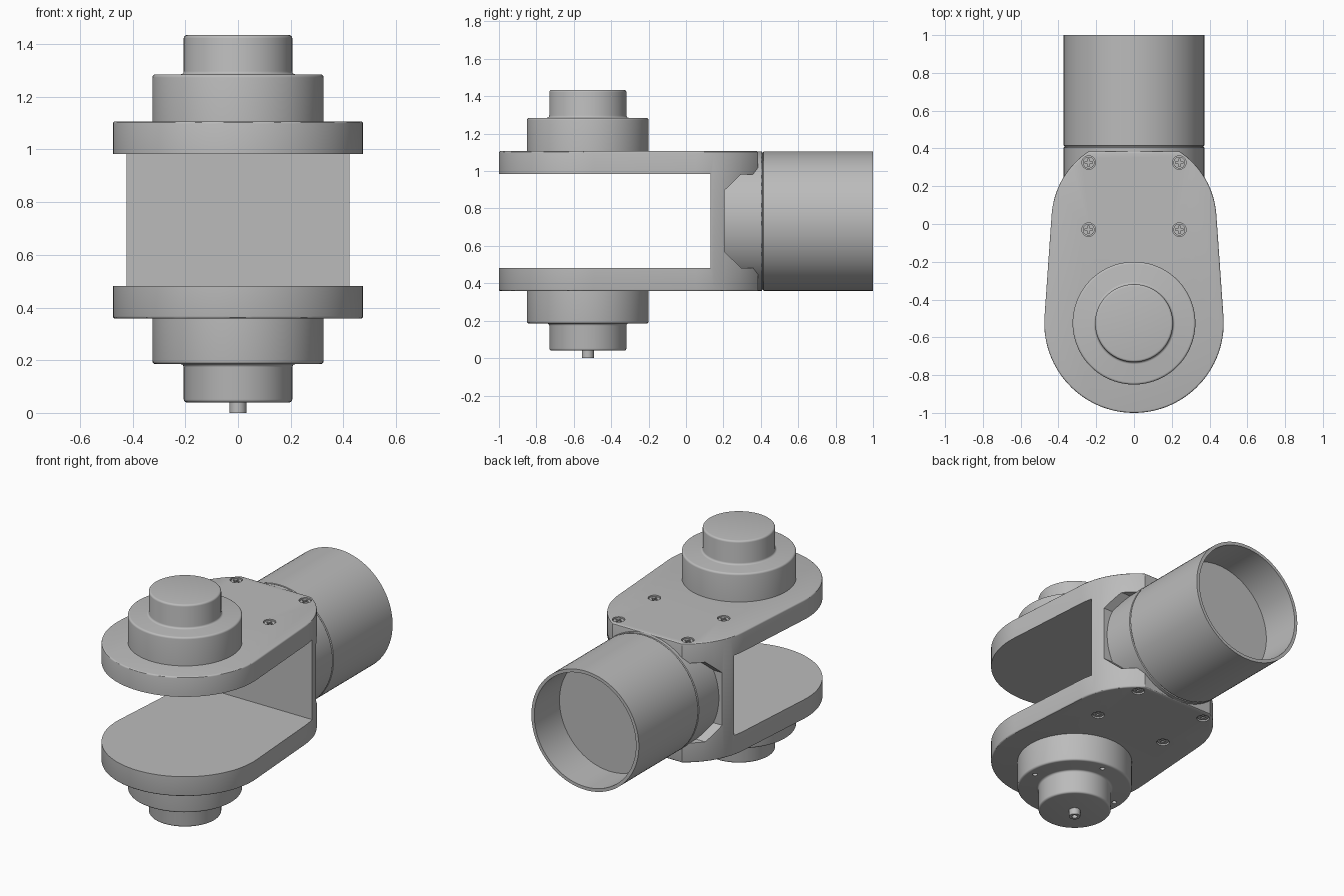
import bpy, bmesh
from math import sin, cos, radians, pi
from mathutils import Matrix, Vector

if "Cube" in bpy.data.objects:
    bpy.data.objects.remove(bpy.data.objects["Cube"])

grey = bpy.data.materials.new("machined_grey")
grey.use_nodes = True
grey.diffuse_color = (0.5, 0.5, 0.5, 1)
grey.node_tree.nodes["Principled BSDF"].inputs["Base Color"].default_value = (0.5, 0.5, 0.5, 1)

AXIS_Y = -0.525                  # joint axis position
BOTTOM, TOP = 0.358, 1.107       # yoke outer faces
MID = (BOTTOM + TOP) / 2


def add(name, bm, matrix=Matrix()):
    bmesh.ops.recalc_face_normals(bm, faces=bm.faces)
    mesh = bpy.data.meshes.new(name)
    bm.to_mesh(mesh)
    bm.free()
    mesh.transform(matrix)
    mesh.materials.append(grey)
    ob = bpy.data.objects.new(name, mesh)
    bpy.context.collection.objects.link(ob)
    return ob


def activate(ob):
    bpy.ops.object.select_all(action='DESELECT')
    ob.select_set(True)
    bpy.context.view_layer.objects.active = ob


def smooth(ob):
    activate(ob)
    bpy.ops.object.shade_smooth_by_angle(angle=radians(30))


def cut(ob, cutter):
    activate(ob)
    mod = ob.modifiers.new("cut", 'BOOLEAN')
    mod.operation, mod.solver, mod.object = 'DIFFERENCE', 'EXACT', cutter
    bpy.ops.object.modifier_apply(modifier=mod.name)
    bpy.data.objects.remove(cutter)


def prism(name, points, direction, bevel=0):
    """Extrude a closed outline, optionally rounding both rims."""
    bm = bmesh.new()
    face = bm.faces.new([bm.verts.new(p) for p in points])
    ext = bmesh.ops.extrude_face_region(bm, geom=[face], use_keep_orig=True)
    moved = [g for g in ext["geom"] if isinstance(g, bmesh.types.BMVert)]
    bmesh.ops.translate(bm, verts=moved, vec=direction)
    if bevel:
        rims = [e for e in bm.edges if abs(e.verts[0].co.z - e.verts[1].co.z) < 1e-5]
        bmesh.ops.bevel(bm, geom=rims, offset=bevel, segments=3, profile=0.5, affect='EDGES')
    return add(name, bm)


def box(name, low, high):
    (a, b, c), (d, e, f) = low, high
    return prism(name, [(a, b, c), (d, b, c), (d, e, c), (a, e, c)], (0, 0, f - c))


def rounded(points, radius, steps=4):
    """Round the interior corners of an open profile."""
    pts = [Vector(p) for p in points]
    out = [pts[0]]
    for a, b, c in zip(pts, pts[1:], pts[2:]):
        start, end = b + (a - b).normalized() * radius, b + (c - b).normalized() * radius
        centre = start + end - b
        for i in range(steps + 1):
            t = i / steps * pi / 2
            out.append(centre + (start - centre) * cos(t) + (end - centre) * sin(t))
    return out + [pts[-1]]


def lathe(name, profile, matrix=Matrix(), steps=96):
    """Revolve (radius, height) points about z."""
    bm = bmesh.new()
    verts = [bm.verts.new((r, 0, z)) for r, z in profile]
    edges = [bm.edges.new(pair) for pair in zip(verts, verts[1:])]
    bmesh.ops.spin(bm, geom=verts + edges, axis=(0, 0, 1), cent=(0, 0, 0),
                   angle=2 * pi, steps=steps, use_merge=False)
    bmesh.ops.remove_doubles(bm, verts=bm.verts, dist=1e-5)
    return add(name, bm, matrix)


def rod(name, radius, low, high, x, y):
    return lathe(name, [(0, low), (radius, low), (radius, high), (0, high)],
                 Matrix.Translation((x, y, 0)), 24)


# Yoke: tapered round-ended block
def arc(radius, cy, start, end, n):
    angles = [radians(start + (end - start) * i / n) for i in range(n + 1)]
    return [(radius * cos(a), cy + radius * sin(a), BOTTOM) for a in angles]


outline = arc(0.475, AXIS_Y, 176, 364, 56) + arc(0.437, 0.02, 4, 56.6, 16) + arc(0.437, 0.02, 123.4, 176, 16)
yoke = prism("yoke", outline, (0, 0, TOP - BOTTOM), 0.009)

# Front slot, and rear recess with chamfered corners
cut(yoke, box("slot", (-1, -2, 0.482), (1, 0.13, 0.983)))
half = [(0.207, 0.165), (0.295, 0.25), (0.6, 0.25)]
recess = half + [(y, -h) for y, h in reversed(half)]
cut(yoke, prism("recess", [(-1, y, MID + h) for y, h in recess], (2, 0, 0)))

# Countersunk cross-head screws on both yoke faces
for side, face, s in (("top", TOP, -1), ("bottom", BOTTOM, 1)):
    for x in (-0.24, 0.24):
        for y in (-0.03, 0.325):
            cut(yoke, rod("well", 0.036, face - 0.025, face + 0.025, x, y))
            z = sorted((face + s * 0.03, face + s * 0.006))
            screw = rod(side + "_screw", 0.031, *z, x, y)
            for w, h in ((0.02, 0.005), (0.005, 0.02)):
                cut(screw, box("cross", (x - w, y - h, face - 0.016), (x + w, y + h, face + 0.016)))
            smooth(screw)
smooth(yoke)

# Rear tube with seam groove and open end
tube = lathe("rear_tube", [
    (0, 0.2), (0.373, 0.2), (0.373, 0.405), (0.367, 0.408), (0.367, 0.412), (0.373, 0.415),
    (0.373, 1), (0.353, 1), (0.353, 0.75), (0, 0.75)],
    Matrix.Translation((0, 0, MID)) @ Matrix.Rotation(-pi / 2, 4, 'X'))
smooth(tube)

# Stepped drive housings above and below
step = rounded([(0, 0.327), (0.206, 0.327), (0.206, 0.178), (0.325, 0.178), (0.325, -0.01)], 0.012)
profile = [(r, h) for r, h in step] + [(0, -0.01)]
centre = Matrix.Translation((0, AXIS_Y, TOP))
smooth(lathe("top_housing", profile, centre))
lower = lathe("bottom_housing", [(r, -h * 0.973) for r, h in profile],
              Matrix.Translation((0, AXIS_Y, BOTTOM)))

# Small holes around the lower housing flange
for i in range(4):
    a = radians(90 * i - 5)
    cut(lower, rod("pin_hole", 0.014, 0.1, 0.21, 0.275 * cos(a), AXIS_Y + 0.275 * sin(a)))
smooth(lower)

# Hollow spigot under the lower housing
smooth(lathe("spigot", [(0, 0.025), (0.016, 0.025), (0.016, 0), (0.032, 0), (0.032, 0.05), (0, 0.05)],
             Matrix.Translation((0, AXIS_Y, 0)), 32))
